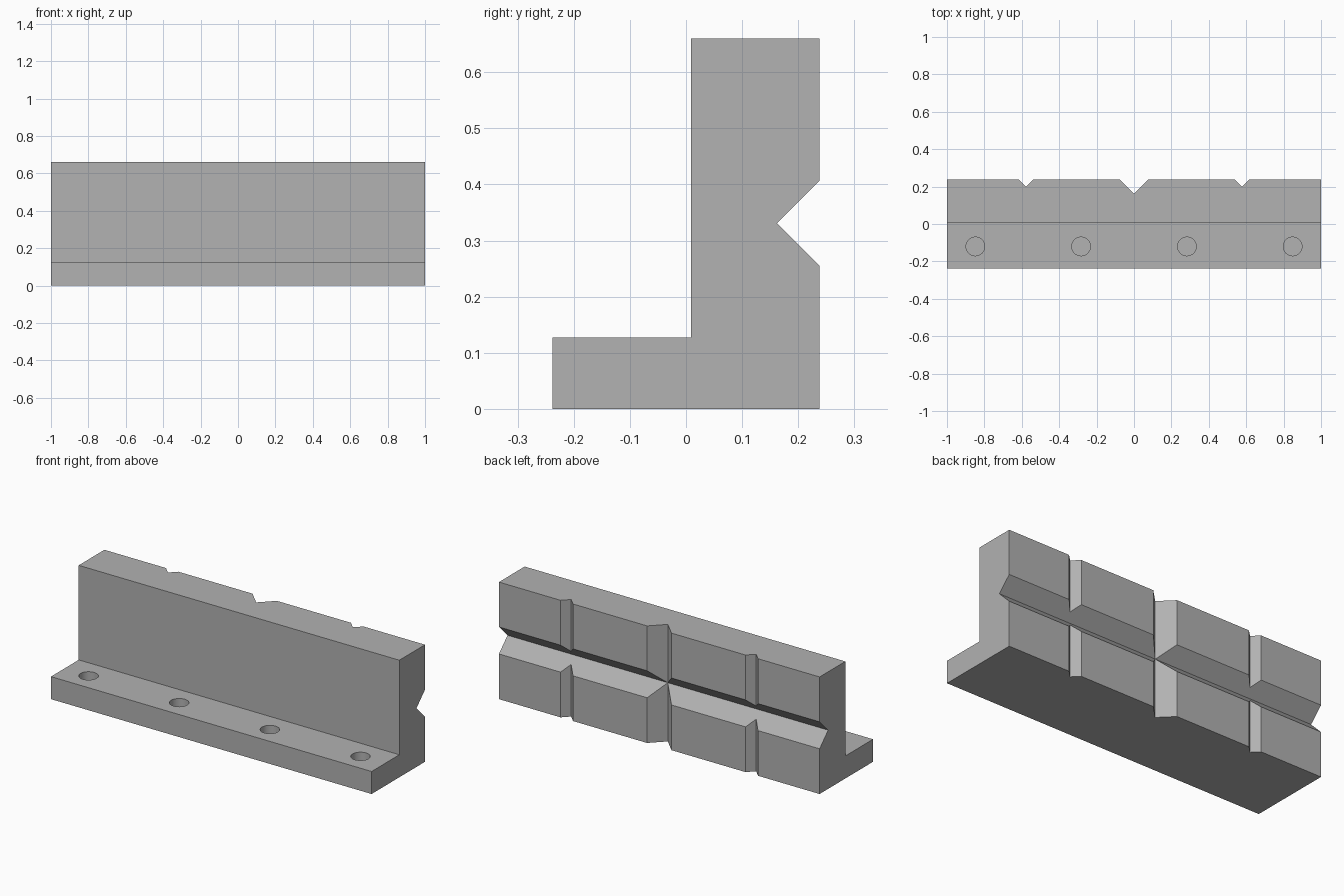
import bpy
import bmesh
from mathutils import Vector

if "Cube" in bpy.data.objects:
    bpy.data.objects.remove(bpy.data.objects["Cube"], do_unlink=True)

HEIGHT, BACK, LEDGE = 0.66, 0.238, 0.127
GROOVE_Z, GROOVE = 0.331, 0.076

steel = bpy.data.materials.new("plain_grey")
steel.use_nodes = True
grey = (0.445, 0.445, 0.445, 1)
steel.diffuse_color = grey
steel.node_tree.nodes["Principled BSDF"].inputs["Base Color"].default_value = grey


def prism(name, points, sweep):
    """Closed profile swept along a vector."""
    bm = bmesh.new()
    face = bm.faces.new([bm.verts.new(p) for p in points])
    top = bmesh.ops.extrude_face_region(bm, geom=[face])["geom"]
    verts = [g for g in top if isinstance(g, bmesh.types.BMVert)]
    bmesh.ops.translate(bm, verts=verts, vec=Vector(sweep))
    bmesh.ops.recalc_face_normals(bm, faces=bm.faces)
    mesh = bpy.data.meshes.new(name)
    bm.to_mesh(mesh)
    bm.free()
    mesh.materials.append(steel)
    obj = bpy.data.objects.new(name, mesh)
    bpy.context.collection.objects.link(obj)
    return obj


def carve(target, cutter):
    """Subtract the cutter and discard it."""
    cutter.hide_render = True
    mod = target.modifiers.new("cut", "BOOLEAN")
    mod.operation, mod.solver, mod.object = "DIFFERENCE", "EXACT", cutter
    bpy.context.view_layer.objects.active = target
    bpy.ops.object.modifier_apply(modifier=mod.name)
    bpy.data.objects.remove(cutter, do_unlink=True)


# L-shaped body with the long horizontal groove in its back
outline = [(-BACK, 0), (BACK, 0), (BACK, GROOVE_Z - GROOVE), (BACK - GROOVE, GROOVE_Z),
           (BACK, GROOVE_Z + GROOVE), (BACK, HEIGHT), (0.009, HEIGHT),
           (0.009, LEDGE), (-BACK, LEDGE)]
body = prism("angle_bracket", [(-1, y, z) for y, z in outline], (2, 0, 0))

# Vertical grooves: one wide, two narrow
extra = 0.02
for x, depth in ((0, GROOVE), (-0.577, 0.039), (0.577, 0.039)):
    half = depth + extra
    triangle = [(x, BACK - depth, -0.1), (x + half, BACK + extra, -0.1),
                (x - half, BACK + extra, -0.1)]
    carve(body, prism("groove_cutter", triangle, (0, 0, HEIGHT + 0.2)))

# Blind round holes along the ledge
for x in (-0.848, -0.283, 0.283, 0.848):
    bpy.ops.mesh.primitive_cylinder_add(vertices=48, radius=0.05, depth=0.2,
                                        location=(x, -0.12, LEDGE))
    hole = bpy.context.object
    hole.data.materials.append(steel)
    carve(body, hole)

# Smooth hole walls, crisp edges elsewhere
bpy.ops.object.select_all(action="DESELECT")
body.select_set(True)
bpy.context.view_layer.objects.active = body
bpy.ops.object.shade_smooth_by_angle(angle=0.5)
